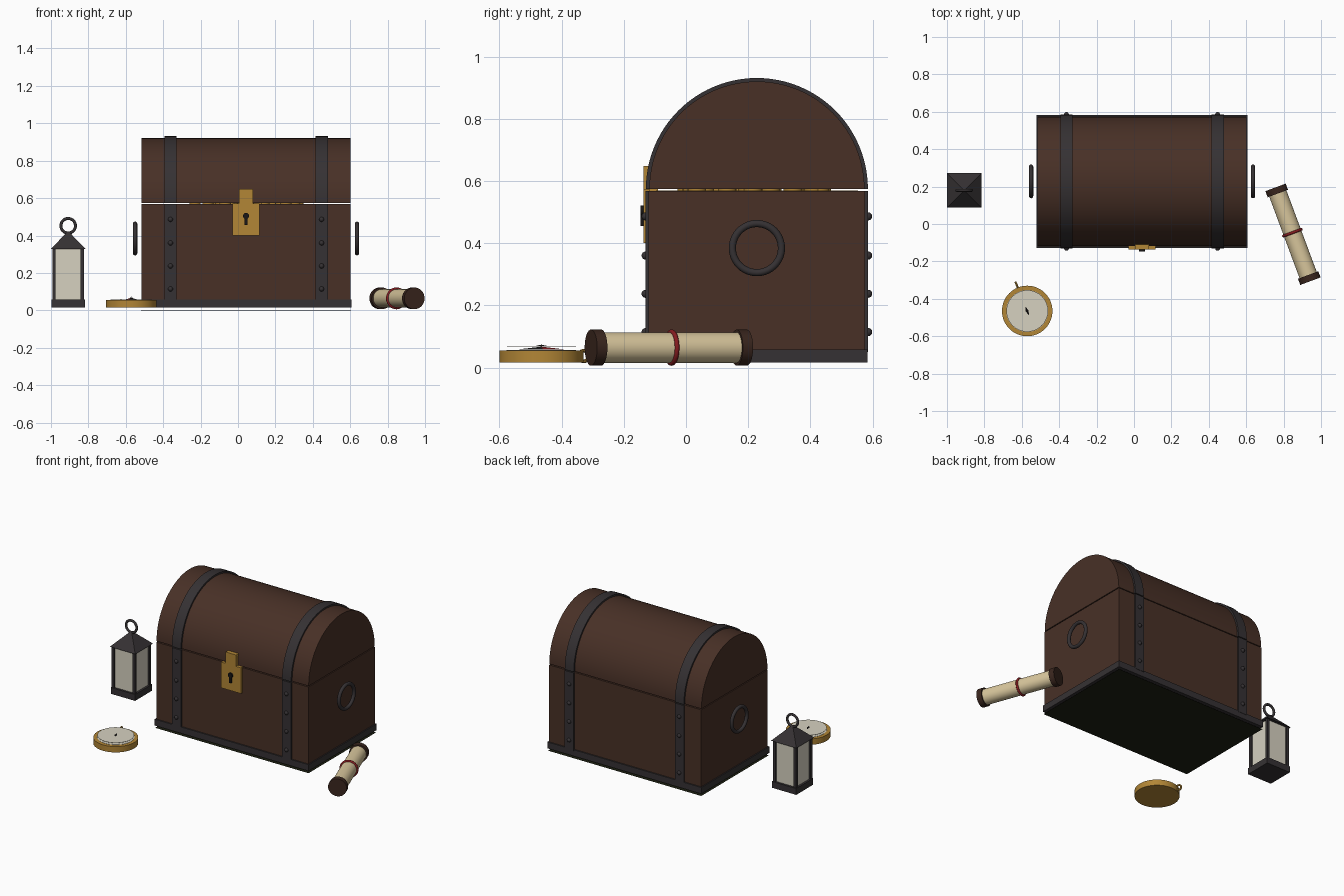
import bpy, bmesh, math, random
from mathutils import Vector, Matrix

if "Cube" in bpy.data.objects:
    bpy.data.objects.remove(bpy.data.objects["Cube"])

random.seed(3)


def mat(name, r, g, b):
    lin = [((c / 255 + 0.055) / 1.055) ** 2.4 if c > 10 else c / 255 / 12.92 for c in (r, g, b)]
    m = bpy.data.materials.new(name)
    m.diffuse_color = (*lin, 1)
    m.use_nodes = True
    m.node_tree.nodes["Principled BSDF"].inputs["Base Color"].default_value = m.diffuse_color
    return m


WOOD = mat("brown wood", 72, 48, 38)
DARKWOOD = mat("dark wood", 58, 38, 30)
IRON = mat("dark iron", 53, 49, 51)
GOLD = mat("brass", 178, 134, 54)
PAPER = mat("parchment", 216, 198, 156)
GLASS = mat("pale glass", 214, 209, 192)
RED = mat("red", 135, 28, 32)
BLACK = mat("black", 24, 22, 22)
FLOOR = mat("dark olive", 30, 33, 18)


def finish(name, bm, material, smooth=True):
    bmesh.ops.recalc_face_normals(bm, faces=bm.faces)
    me = bpy.data.meshes.new(name)
    bm.to_mesh(me)
    bm.free()
    ob = bpy.data.objects.new(name, me)
    bpy.context.collection.objects.link(ob)
    me.materials.append(material)
    if smooth:
        bpy.ops.object.select_all(action='DESELECT')
        bpy.context.view_layer.objects.active = ob
        ob.select_set(True)
        bpy.ops.object.shade_smooth_by_angle(angle=math.radians(35))
    return ob


def box(name, x0, x1, y0, y1, z0, z1, material):
    bm = bmesh.new()
    bmesh.ops.create_cube(bm, size=1)
    for v in bm.verts:
        v.co = ((x0 + x1) / 2 + v.co.x * (x1 - x0),
                (y0 + y1) / 2 + v.co.y * (y1 - y0),
                (z0 + z1) / 2 + v.co.z * (z1 - z0))
    return finish(name, bm, material, False)


def cone(name, centre, axis, r1, r2, depth, material, sides=48):
    bm = bmesh.new()
    rot = Vector((0, 0, 1)).rotation_difference(Vector(axis)).to_matrix().to_4x4()
    bmesh.ops.create_cone(bm, cap_ends=True, segments=sides, radius1=r1, radius2=r2,
                          depth=depth, matrix=Matrix.Translation(centre) @ rot)
    return finish(name, bm, material)


def ball(name, centre, scale, material, u=16, v=8):
    bm = bmesh.new()
    bmesh.ops.create_uvsphere(bm, u_segments=u, v_segments=v, radius=1,
                              matrix=Matrix.Translation(centre) @ Matrix.Diagonal((*scale, 1)))
    return finish(name, bm, material)


def ring(name, centre, axis, major, minor, material, n=40, m=12):
    bm = bmesh.new()
    rot = Vector((0, 0, 1)).rotation_difference(Vector(axis)).to_matrix()
    grid = []
    for i in range(n):
        a = 2 * math.pi * i / n
        row = []
        for j in range(m):
            b = 2 * math.pi * j / m
            r = major + minor * math.cos(b)
            p = Vector((r * math.cos(a), r * math.sin(a), minor * math.sin(b)))
            row.append(bm.verts.new(rot @ p + Vector(centre)))
        grid.append(row)
    for i in range(n):
        for j in range(m):
            k, l = (i + 1) % n, (j + 1) % m
            bm.faces.new((grid[i][j], grid[k][j], grid[k][l], grid[i][l]))
    return finish(name, bm, material)


def half_barrel(name, x0, x1, y, z, r, material, n=48):
    bm = bmesh.new()
    pts = [(y + r * math.cos(math.pi * i / n), z + r * math.sin(math.pi * i / n)) for i in range(n + 1)]
    a = [bm.verts.new((x0, *p)) for p in pts]
    b = [bm.verts.new((x1, *p)) for p in pts]
    bm.faces.new(a)
    bm.faces.new(b)
    for i in range(n + 1):
        j = (i + 1) % (n + 1)
        bm.faces.new((a[i], a[j], b[j], b[i]))
    return finish(name, bm, material)


# Chest body, floor, base trim and lid
CX, CY = 0.043, 0.228
box("chest_body", CX - .558, CX + .558, CY - .348, CY + .348, .03, .568, WOOD)
box("chest_base_trim", CX - .565, CX + .565, CY - .356, CY + .356, .016, .058, IRON)
box("chest_underside", CX - .562, CX + .562, CY - .353, CY + .353, 0, .0008, FLOOR)
half_barrel("chest_lid", CX - .558, CX + .558, CY, .574, .346, WOOD)

# Treasure glinting through the lid gap
box("treasure_fill", CX - .535, CX + .535, CY - .325, CY + .325, .565, .5695, GOLD)
for i in range(24):
    p = (CX + random.uniform(-.28, .28), CY + random.uniform(-.24, .24), .571)
    cone("treasure_coin", p, (0, 0, 1), .03, .03, .007, GOLD, 16)

# Iron straps with rivets
for s in (-1, 1):
    x = CX + s * .404
    half_barrel("lid_strap", x - .033, x + .033, CY, .574, .357, IRON)
    for f in (-1, 1):
        y0, y1 = sorted((CY + f * .34, CY + f * .358))
        box("body_strap", x - .033, x + .033, y0, y1, .05, .568, IRON)
        for z in (.114, .237, .36, .486):
            ball("strap_rivet", (x, CY + f * .358, z), (.013, .013, .013), IRON, 12, 8)
    # Side ring handle
    ring("side_handle", (CX + s * .593, CY, .384), (1, 0, 0), .079, .0115, IRON)

# Lock plate, hasp and keyhole
box("lock_plate", CX - .073, CX + .073, -.136, -.115, .401, .572, GOLD)
box("lock_hasp", CX - .038, CX + .038, -.137, -.09, .55, .648, GOLD)
cone("keyhole_round", (CX, -.14, .505), (0, 1, 0), .016, .016, .012, BLACK, 20)
box("keyhole_slot", CX - .007, CX + .007, -.146, -.134, .455, .505, BLACK)

# Lantern
LX, LY = -.908, .18
box("lantern_base", LX - .089, LX + .089, LY - .089, LY + .089, .016, .058, IRON)
box("lantern_glass", LX - .075, LX + .075, LY - .075, LY + .075, .05, .328, GLASS)
for sx in (-1, 1):
    for sy in (-1, 1):
        x, y = LX + sx * .076, LY + sy * .076
        box("lantern_post", x - .009, x + .009, y - .009, y + .009, .05, .33, IRON)
bm = bmesh.new()
bmesh.ops.create_cone(bm, cap_ends=True, segments=4, radius1=.093 * math.sqrt(2), radius2=.008, depth=.09,
                      matrix=Matrix.Translation((LX, LY, .373)) @ Matrix.Rotation(math.pi / 4, 4, 'Z'))
finish("lantern_roof", bm, IRON, False)
ring("lantern_ring", (LX, LY, .452), (0, 1, 0), .039, .008, IRON)

# Compass
PX, PY = -.571, -.465
T = math.radians(22)
D = Vector((-math.sin(T), math.cos(T), 0))
SIDE = Vector((D.y, -D.x, 0))
C = Vector((PX, PY, 0))
cone("compass_case", (PX, PY, .0355), (0, 0, 1), .135, .135, .039, GOLD, 64)
cone("compass_dial", (PX, PY, .0555), (0, 0, 1), .112, .112, .002, GLASS, 64)
cone("compass_cover", (PX, PY, .068), (0, 0, 1), .111, .111, .001, GLASS, 64)
for s, m, n in ((1, RED, "needle_north"), (-1, BLACK, "needle_south")):
    bm = bmesh.new()
    tip = bm.verts.new(C + D * s * .083 + Vector((0, 0, .058)))
    l = bm.verts.new(C - SIDE * .014 + Vector((0, 0, .058)))
    r = bm.verts.new(C + SIDE * .014 + Vector((0, 0, .058)))
    t = bm.verts.new(C + Vector((0, 0, .067)))
    for f in ((tip, l, t), (tip, t, r), (tip, r, l), (l, r, t)):
        bm.faces.new(f)
    finish(n, bm, m, False)
# Needle pivot poking through the cover
bm = bmesh.new()
bmesh.ops.create_cone(bm, cap_ends=True, segments=4, radius1=.024, radius2=0, depth=.005,
                      matrix=Matrix.Translation((PX, PY, .071)) @ Matrix.Rotation(T, 4, 'Z')
                      @ Matrix.Diagonal((.35, 1, 1, 1)))
finish("needle_peak", bm, BLACK, False)
ring("compass_loop", C + D * .147 + Vector((0, 0, .037)), SIDE, .017, .006, GOLD, 24, 10)

# Rolled scroll with end caps and ribbon
S = Vector((.85, -.055, .064))
A = Vector((-math.sin(math.radians(20.4)), math.cos(math.radians(20.4)), 0))
cone("scroll_paper", S, A, .049, .049, .5, PAPER, 32)
for s in (-1, 1):
    cone("scroll_cap", S + A * s * .25, A, .058, .058, .035, DARKWOOD, 32)
ring("scroll_ribbon", S + A * .009, A, .051, .0075, RED)
